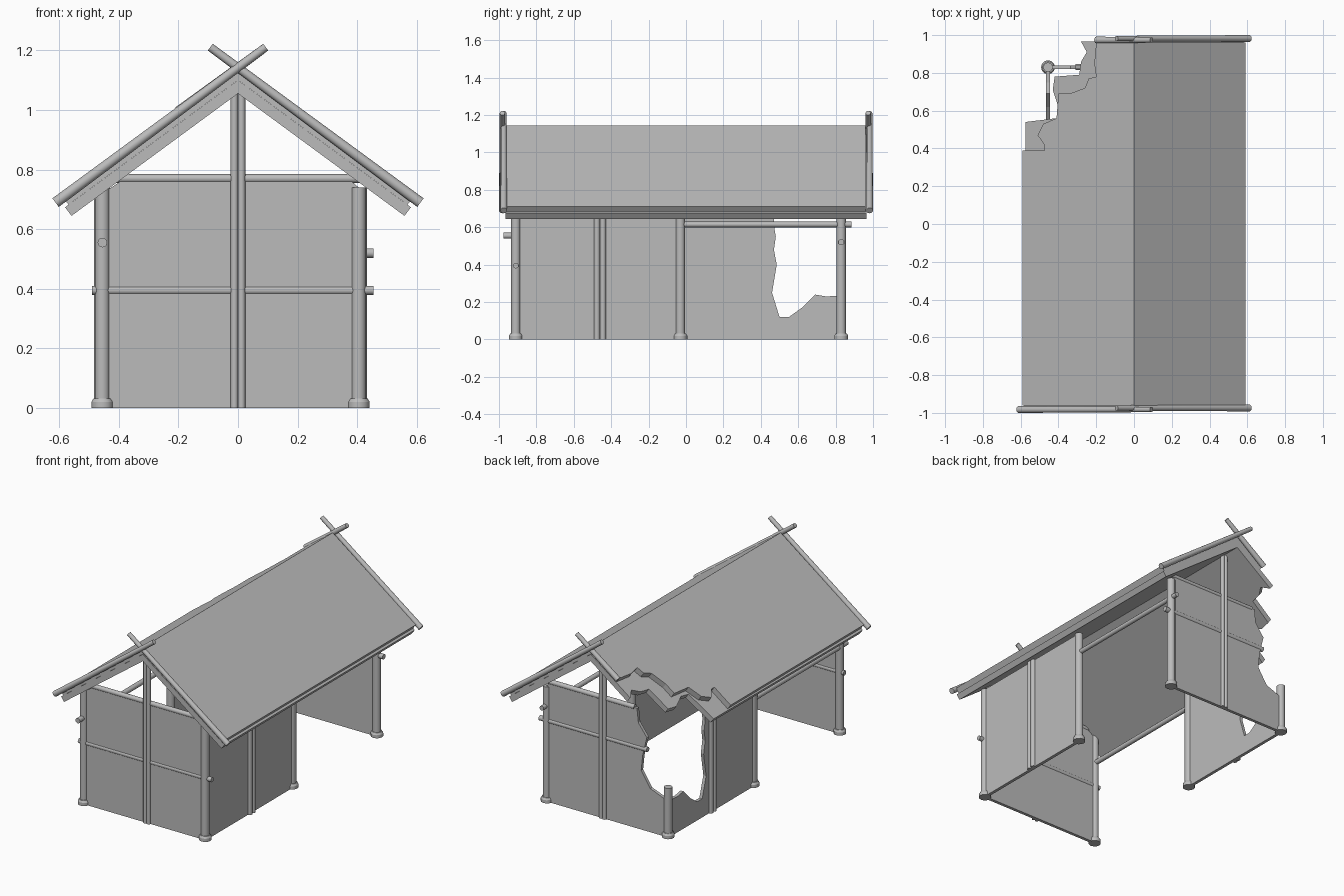
import bpy, bmesh, math
from mathutils import Vector

if "Cube" in bpy.data.objects:
    bpy.data.objects.remove(bpy.data.objects["Cube"], do_unlink=True)

grey = bpy.data.materials.new("plain_grey")
grey.use_nodes = True
tone = (0.5, 0.5, 0.5, 1)
grey.diffuse_color = tone
grey.node_tree.nodes["Principled BSDF"].inputs["Base Color"].default_value = tone


def finish(name, bm):
    bmesh.ops.recalc_face_normals(bm, faces=bm.faces)
    mesh = bpy.data.meshes.new(name)
    bm.to_mesh(mesh)
    bm.free()
    mesh.materials.append(grey)
    ob = bpy.data.objects.new(name, mesh)
    bpy.context.collection.objects.link(ob)
    return ob


def prism(name, near, far):
    """Solid between two matching outlines."""
    bm = bmesh.new()
    a = [bm.verts.new(p) for p in near]
    b = [bm.verts.new(p) for p in far]
    bm.faces.new(a)
    bm.faces.new(b[::-1])
    for i in range(len(a)):
        j = (i + 1) % len(a)
        bm.faces.new((a[i], b[i], b[j], a[j]))
    return finish(name, bm)


def pole(name, start, end, r1, r2=None):
    """Round pole between two points, optionally tapered."""
    start, end = Vector(start), Vector(end)
    axis = end - start
    bm = bmesh.new()
    bmesh.ops.create_cone(bm, cap_ends=True, segments=12, radius1=r1,
                          radius2=r1 if r2 is None else r2, depth=axis.length)
    rot = Vector((0, 0, 1)).rotation_difference(axis.normalized()).to_matrix()
    for v in bm.verts:
        v.co = rot @ v.co + (start + end) / 2
    ob = finish(name, bm)
    bpy.ops.object.select_all(action='DESELECT')
    ob.select_set(True)
    bpy.context.view_layer.objects.active = ob
    bpy.ops.object.shade_smooth_by_angle(angle=math.radians(40))
    return ob


# Main plan lines
LEFT, RIGHT = -0.455, 0.405
FRONT, MID, BACK = -0.91, -0.03, 0.83
HALF = 0.01
PITCH = 0.735
LAYER = 0.036


def wall_across(name, y, pts):
    prism(name, [(x, y - HALF, z) for x, z in pts], [(x, y + HALF, z) for x, z in pts])


def wall_along(name, x, pts):
    prism(name, [(x - HALF, y, z) for y, z in pts], [(x + HALF, y, z) for y, z in pts])


def roof_layer(name, apex, pts):
    """Sloping slab following a plan outline, mitred at the ridge."""
    c = 1 / math.hypot(1, PITCH)
    top, under = [], []
    for x, y in pts:
        z = apex - PITCH * abs(x)
        top.append((x, y, z))
        if x == 0:
            under.append((0, y, z - LAYER / c))
        else:
            side = math.copysign(1, x)
            under.append((x - side * LAYER * PITCH * c, y, z - LAYER * c))
    prism(name, top, under)


# Walls
wall_across("front_wall", FRONT, [(LEFT, 0), (RIGHT, 0), (RIGHT, 0.74), (0.37, 0.77),
                                  (-0.38, 0.77), (LEFT, 0.72)])
wall_along("right_wall", RIGHT, [(FRONT, 0), (MID, 0), (MID, 0.74), (FRONT, 0.74)])
wall_along("broken_left_wall", LEFT, [
    (MID, 0), (BACK, 0), (BACK, 0.235), (0.75, 0.23), (0.69, 0.24), (0.62, 0.17),
    (0.55, 0.12), (0.5, 0.12), (0.46, 0.25), (0.485, 0.4), (0.47, 0.48), (0.48, 0.55),
    (0.47, 0.61), (0.475, 0.72), (MID, 0.72)])
wall_across("broken_back_wall", BACK, [
    (RIGHT, 0), (RIGHT, 0.74), (0.37, 0.77), (-0.24, 0.77), (-0.25, 0.68), (-0.31, 0.6),
    (-0.28, 0.475), (-0.27, 0.38), (-0.335, 0.28), (-0.44, 0.24), (LEFT, 0.24), (LEFT, 0)])

# Corner and middle posts with footings
for side, x in (("left", LEFT), ("right", RIGHT)):
    for place, y in (("front", FRONT), ("middle", MID), ("back", BACK)):
        broken = side == "left" and place == "back"
        pole(f"{place}_{side}_post", (x, y, 0), (x, y, 0.32 if broken else 0.74), 0.025)
        pole(f"{place}_{side}_footing", (x, y, 0), (x, y, 0.02), 0.037)
        pole(f"{place}_{side}_collar", (x, y, 0.02), (x, y, 0.032), 0.037, 0.03)

# Paired studs on the outside of each wall
for s in (-1, 1):
    dx, dy = s * 0.012, s * 0.016
    for place, y in (("front", FRONT - 0.012), ("back", BACK + 0.012)):
        pole(f"{place}_gable_stud", (dx, y, 0), (dx, y, 1.06), 0.0125)
    pole("right_wall_stud", (RIGHT + 0.012, -0.46 + dy, 0), (RIGHT + 0.012, -0.46 + dy, 0.74), 0.016)
    pole("left_wall_stud", (LEFT - 0.012, 0.4 + dy, 0), (LEFT - 0.012, 0.4 + dy, 0.72), 0.016)

# Horizontal rails
pole("front_top_rail", (-0.42, FRONT, 0.77), (0.42, FRONT, 0.77), 0.015)
pole("back_top_rail", (-0.22, BACK, 0.77), (0.42, BACK, 0.77), 0.015)
pole("front_middle_rail", (-0.49, FRONT, 0.395), (0.455, FRONT, 0.395), 0.015)
pole("back_middle_rail", (-0.31, BACK, 0.52), (0.455, BACK, 0.52), 0.016)
pole("right_opening_rail", (RIGHT, MID, 0.615), (RIGHT, 0.885, 0.615), 0.015)
pole("left_opening_rail", (LEFT, -0.975, 0.555), (LEFT, MID, 0.555), 0.016)

# Roof, two layers per slope
for name, apex, x, y in (("right_roof_top", 1.145, 0.59, 0.96),
                         ("right_roof_lining", 1.1, 0.58, 0.965)):
    roof_layer(name, apex, [(0, -y), (x, -y), (x, y), (0, y)])
roof_layer("left_roof_top", 1.145, [
    (0, -0.96), (-0.59, -0.96), (-0.59, 0.39), (-0.475, 0.39), (-0.475, 0.42),
    (-0.51, 0.47), (-0.48, 0.53), (-0.41, 0.56), (-0.4, 0.69), (-0.34, 0.69),
    (-0.26, 0.72), (-0.24, 0.77), (-0.2, 0.78), (-0.21, 0.85), (-0.2, 0.96), (0, 0.96)])
roof_layer("left_roof_lining", 1.1, [
    (0, -0.965), (-0.58, -0.965), (-0.575, 0.54), (-0.41, 0.56), (-0.4, 0.62),
    (-0.43, 0.71), (-0.42, 0.78), (-0.29, 0.79), (-0.28, 0.86), (-0.25, 0.91),
    (-0.28, 0.965), (0, 0.965)])

# Crossed gable poles, the back left one snapped short
for place, y in (("front", -0.978), ("back", 0.978)):
    for side, s in (("left", -1), ("right", 1)):
        low = 0.2 if (place, side) == ("back", "left") else 0.612
        z = 1.142 - 0.74 * low
        pole(f"{place}_{side}_gable_pole", (s * low, y + s * 0.004, z),
             (-s * 0.093, y + s * 0.004, 1.142 + 0.74 * 0.093), 0.018, 0.014)
